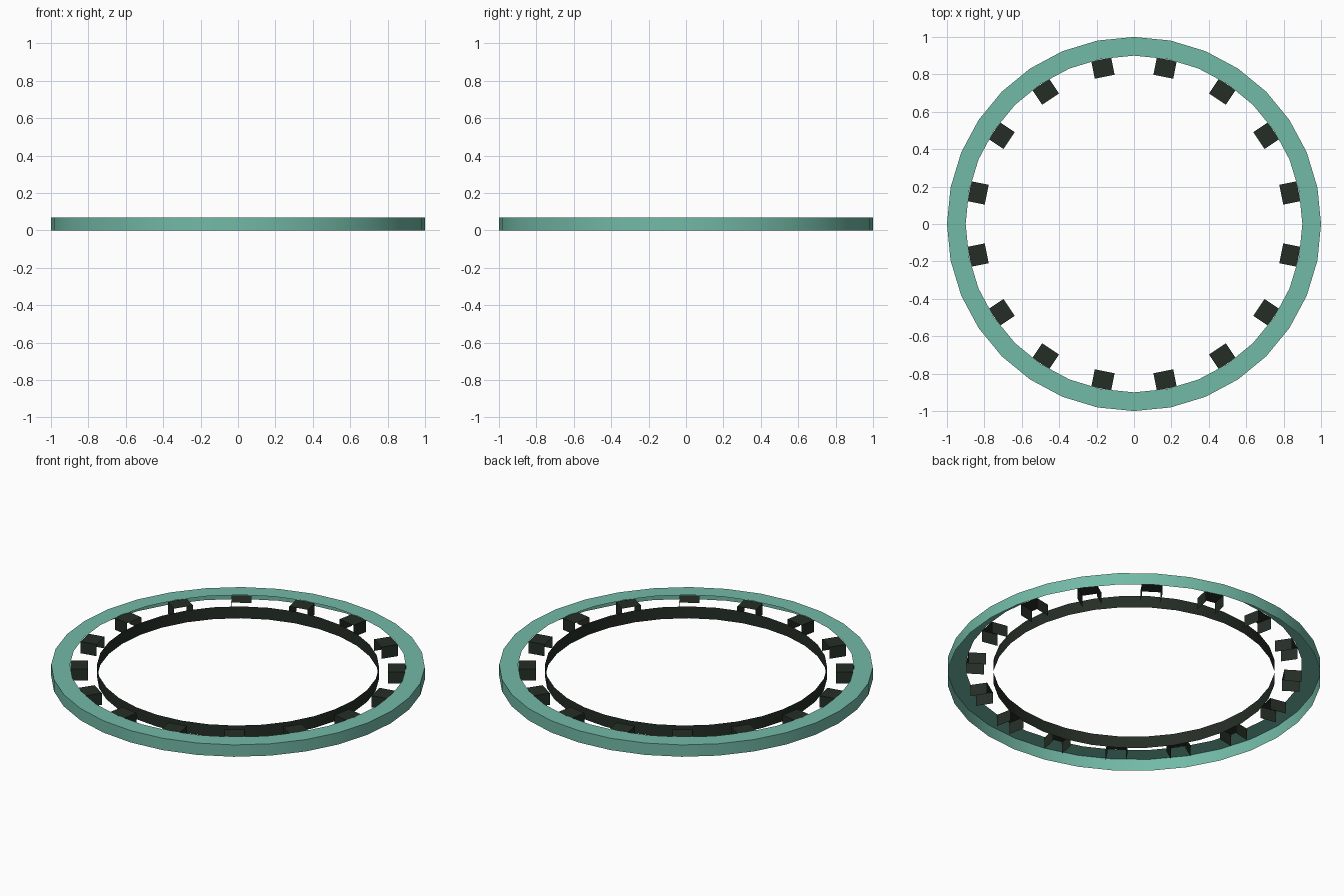
import bpy
import math

if "Cube" in bpy.data.objects:
    bpy.data.objects.remove(bpy.data.objects["Cube"], do_unlink=True)

SIDES = 32
HEIGHT = 0.07


def make_material(name, rgb):
    mat = bpy.data.materials.new(name)
    mat.use_nodes = True
    mat.diffuse_color = (*rgb, 1)
    bsdf = next(n for n in mat.node_tree.nodes if n.type == "BSDF_PRINCIPLED")
    bsdf.inputs["Base Color"].default_value = (*rgb, 1)
    return mat


def make_object(name, verts, faces, mat):
    mesh = bpy.data.meshes.new(name)
    mesh.from_pydata(verts, [], faces)
    mesh.materials.append(mat)
    obj = bpy.data.objects.new(name, mesh)
    bpy.context.collection.objects.link(obj)
    bpy.ops.object.select_all(action="DESELECT")
    obj.select_set(True)
    bpy.context.view_layer.objects.active = obj
    bpy.ops.object.shade_smooth_by_angle(angle=math.radians(30))
    return obj


def lathe(name, profile, mat):
    """Spin an open (radius, height) profile into a thin sheet."""
    n = len(profile)
    verts = []
    for i in range(SIDES):
        a = math.tau * i / SIDES
        verts += [(r * math.cos(a), r * math.sin(a), z) for r, z in profile]
    faces = []
    for i in range(SIDES):
        j = (i + 1) % SIDES
        faces += [(i * n + k, j * n + k, j * n + k + 1, i * n + k + 1)
                  for k in range(n - 1)]
    return make_object(name, verts, faces, mat)


green = make_material("sea_green", (0.17, 0.49, 0.38))
dark = make_material("dark_olive", (0.018, 0.027, 0.019))

# Rim with an outer wall and flat top, open underneath
lathe("outer_rim", [(1, 0), (1, HEIGHT), (0.9, HEIGHT)], green)

# Thin upright band inside
lathe("inner_band", [(0.755, 0), (0.755, HEIGHT)], dark)

# Channel brackets: a top and two legs, open along the radius
TOP = HEIGHT - 0.001
HALF = 0.054
section = [(-HALF, 0), (-HALF, TOP), (HALF, TOP), (HALF, 0)]
for i in range(16):
    a = math.tau * (i + 0.5) / 16
    verts = [(r, y, z) for r in (0.803, 0.897) for y, z in section]
    faces = [(k, k + 4, k + 5, k + 1) for k in range(3)]
    bracket = make_object(f"bracket_{i + 1}", verts, faces, dark)
    bracket.data.flip_normals()
    bracket.rotation_euler.z = a
    # Keep the faces pointing outwards from the channel
    if bracket.data.polygons[1].normal.z < 0:
        bracket.data.flip_normals()
